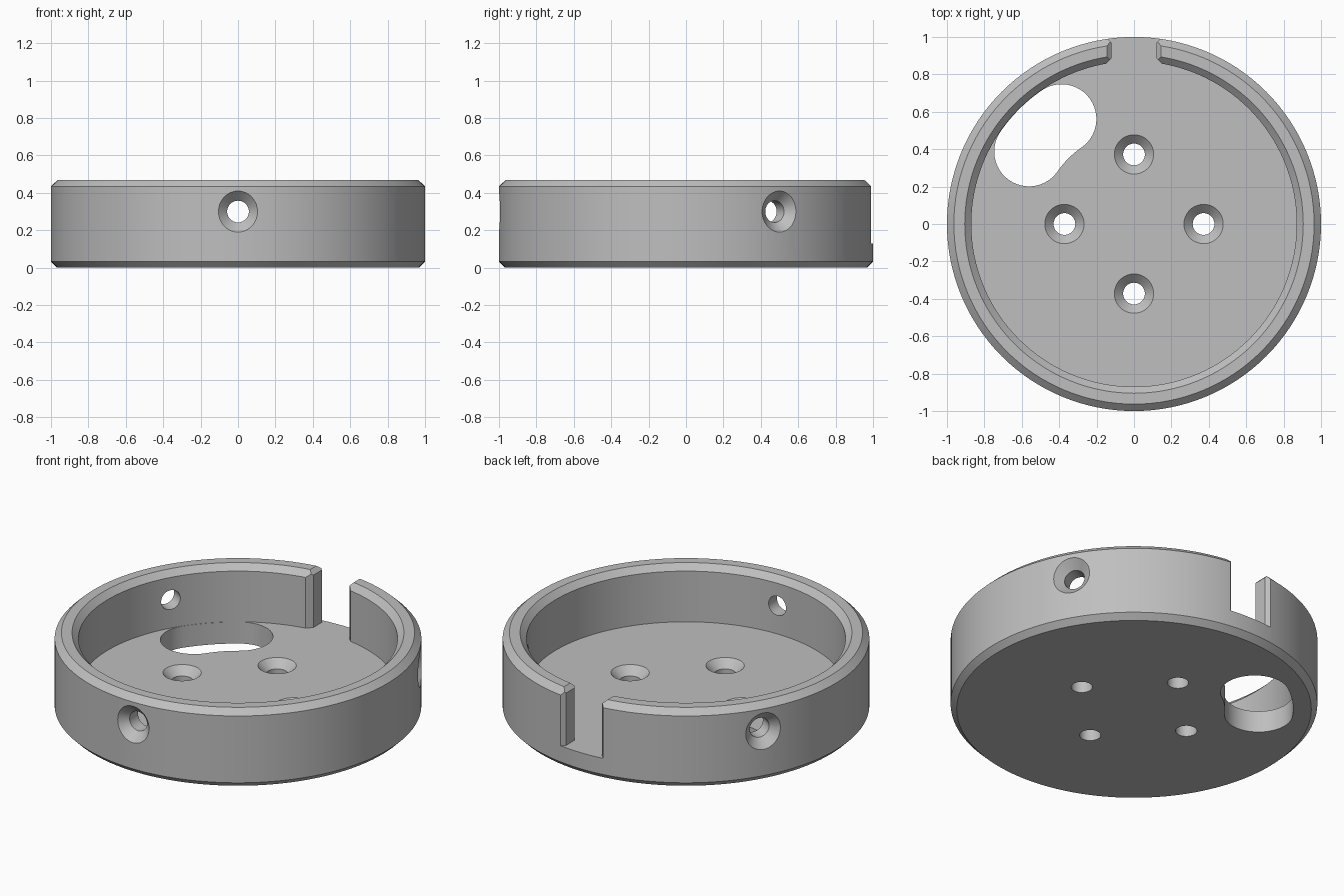
import bpy
import bmesh
from math import cos, sin, radians, pi

if "Cube" in bpy.data.objects:
    bpy.data.objects.remove(bpy.data.objects["Cube"], do_unlink=True)

WALL_RADIUS, FLOOR, TOP = 0.87, 0.13, 0.47

grey = bpy.data.materials.new("plain grey")
grey.use_nodes = True
colour = (0.52, 0.52, 0.52, 1)
grey.diffuse_color = colour
grey.node_tree.nodes["Principled BSDF"].inputs["Base Color"].default_value = colour


def loft(name, rings, location=(0, 0, 0), rotation=(0, 0, 0)):
    """Join rings of points with quads and cap both ends."""
    bm = bmesh.new()
    loops = [[bm.verts.new(p) for p in ring] for ring in rings]
    for low, high in zip(loops, loops[1:]):
        for i in range(len(low)):
            bm.faces.new((low[i - 1], low[i], high[i], high[i - 1]))
    bm.faces.new(loops[0][::-1])
    bm.faces.new(loops[-1])
    bmesh.ops.recalc_face_normals(bm, faces=bm.faces)
    mesh = bpy.data.meshes.new(name)
    bm.to_mesh(mesh)
    bm.free()
    mesh.materials.append(grey)
    obj = bpy.data.objects.new(name, mesh)
    obj.location, obj.rotation_euler = location, rotation
    bpy.context.collection.objects.link(obj)
    return obj


def lathe(name, profile, segments, **place):
    turns = [2 * pi * i / segments for i in range(segments)]
    return loft(name, [[(r * cos(a), r * sin(a), z) for a in turns] for r, z in profile], **place)


def prism(name, outline, z0, z1, **place):
    return loft(name, [[(x, y, z) for x, y in outline] for z in (z0, z1)], **place)


def mirrored(half):
    return half + [(-x, y) for x, y in reversed(half)]


def arc(cx, cy, radius, start, end, steps=24):
    angles = [radians(start + (end - start) * i / steps) for i in range(steps + 1)]
    return [(cx + radius * cos(a), cy + radius * sin(a)) for a in angles]


# Round dish with chamfered rims
dish = lathe("round_dish", [(0.967, 0), (1, 0.033), (1, 0.435), (0.963, TOP), (0.905, TOP),
                            (WALL_RADIUS, 0.435), (WALL_RADIUS, FLOOR)], 128)
cutters = []

# Back slot, flared at its vertical and top edges
cutters.append(prism("slot_cutter", mirrored([(0.17, 0.837), (0.12, 0.887), (0.12, 0.968), (0.17, 1.018)]),
                     FLOOR, 0.6))
cutters.append(prism("slot_top_cutter", mirrored([(0.12, 0.445), (0.17, 0.495)]),
                     -1.1, -0.8, rotation=(pi / 2, 0, 0)))

# Curved cable opening through the floor
mid, half_width, first, last = 0.682, 0.186, 124.6, 145.4
a, b = radians(first), radians(last)
outline = arc(0, 0, mid + half_width, first, last)
outline += arc(mid * cos(b), mid * sin(b), half_width, last, last + 180)[1:]
outline += arc(0, 0, mid - half_width, last, first)[1:]
outline += arc(mid * cos(a), mid * sin(a), half_width, first + 180, first + 360)[1:-1]
cutters.append(prism("opening_cutter", outline, -0.1, 0.2))

# Countersunk screw holes in the floor and through the wall
screw = [(0.058, -0.3), (0.058, -0.047), (0.105, 0), (0.155, 0.05)]
for i in range(4):
    t = i * pi / 2
    cutters.append(lathe("floor_screw_cutter", screw, 48,
                         location=(0.372 * cos(t), 0.372 * sin(t), FLOOR)))
for degrees in (30, 150, 270):
    t = radians(degrees)
    cutters.append(lathe("wall_screw_cutter", screw, 48, location=(0.995 * cos(t), 0.995 * sin(t), 0.3),
                         rotation=(0, pi / 2, t)))

# Cut everything, then drop the cutters
bpy.context.view_layer.objects.active = dish
for cutter in cutters:
    cutter.hide_render = True
    cut = dish.modifiers.new("cut", "BOOLEAN")
    cut.operation, cut.solver, cut.object = "DIFFERENCE", "EXACT", cutter
    bpy.ops.object.modifier_apply(modifier=cut.name)
    bpy.data.objects.remove(cutter, do_unlink=True)

bpy.ops.object.select_all(action="DESELECT")
dish.select_set(True)
bpy.ops.object.shade_smooth_by_angle(angle=radians(25))
